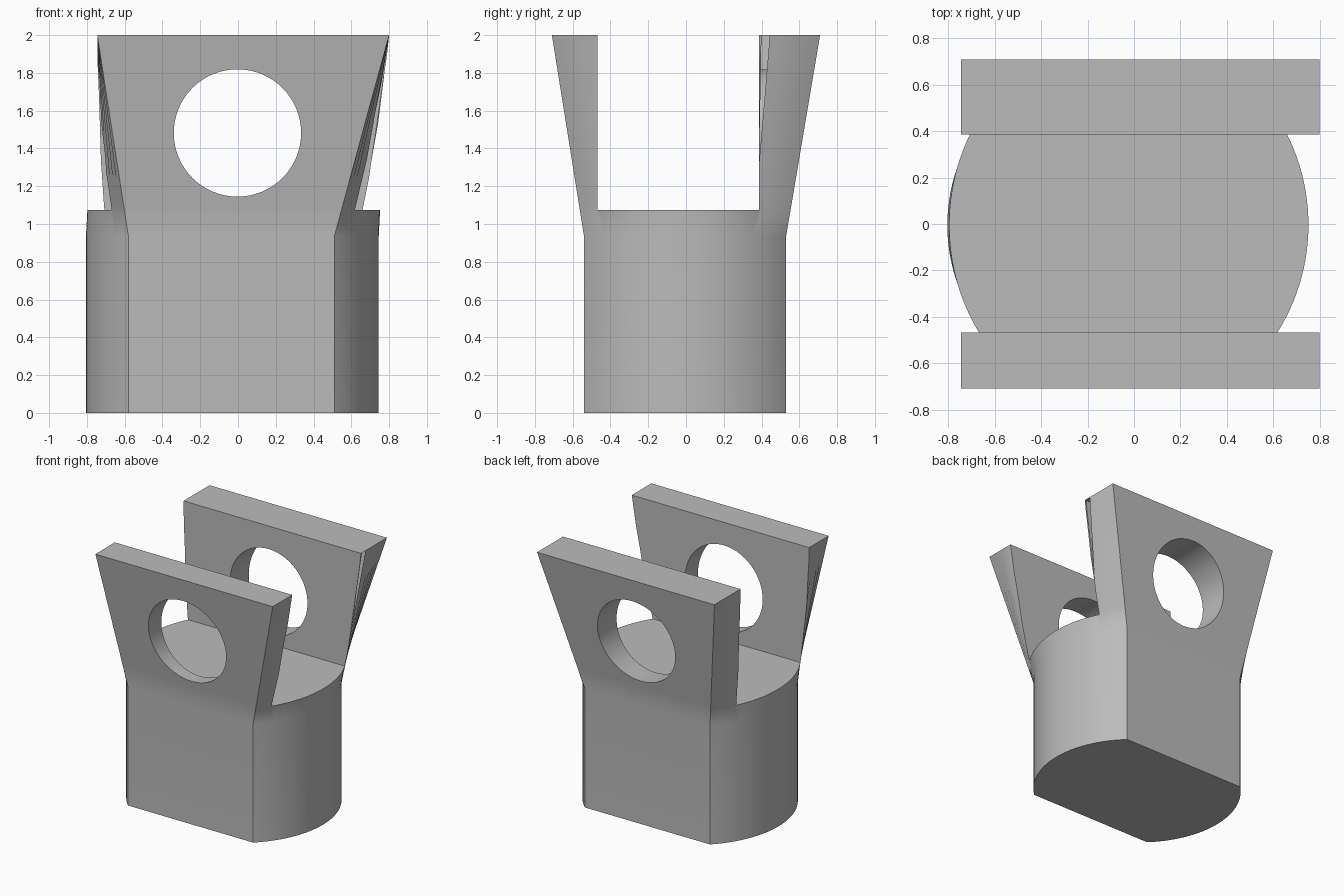
import bpy, bmesh, math
from math import sin, cos, atan2, hypot, pi

cube = bpy.data.objects.get("Cube")
if cube:
    bpy.data.objects.remove(cube, do_unlink=True)

grey = bpy.data.materials.new("grey")
grey.use_nodes = True
colour = (0.5, 0.5, 0.5, 1)
grey.diffuse_color = colour
grey.node_tree.nodes["Principled BSDF"].inputs["Base Color"].default_value = colour

SEGS = 32
KINK, TOP = 0.935, 2.0
FRONT, BACK = -0.54, 0.53


def arc(x_corner, x_bulge):
    """Points of a bulging side, from the front corner to the back corner."""
    half = (BACK - FRONT) / 2
    mid = (BACK + FRONT) / 2
    sag = abs(x_bulge - x_corner)
    radius = (half * half + sag * sag) / (2 * sag)
    side = math.copysign(1, x_bulge)
    centre = x_bulge - side * radius
    spread = atan2(half, radius - sag)
    angles = [spread * (2 * i / SEGS - 1) for i in range(SEGS + 1)]
    return [(centre + side * radius * cos(a), mid + radius * sin(a)) for a in angles]


def straight(x, y):
    return [(x, y * (2 * i / SEGS - 1)) for i in range(SEGS + 1)]


def section(z):
    """Barrel outline below the kink, blending to a rectangle at the top."""
    t = max(0, (z - KINK) / (TOP - KINK))
    low = arc(0.51, 0.745) + arc(-0.58, -0.805)[::-1]
    high = straight(0.80, 0.71) + straight(-0.745, 0.71)[::-1]
    return [(a[0] + (b[0] - a[0]) * t, a[1] + (b[1] - a[1]) * t, z)
            for a, b in zip(low, high)]


# Lofted body
bm = bmesh.new()
rings = [[bm.verts.new(p) for p in section(z)] for z in (0, KINK, 1.1, TOP)]
count = len(rings[0])
for lower, upper in zip(rings, rings[1:]):
    for i in range(count):
        j = (i + 1) % count
        bm.faces.new((lower[i], lower[j], upper[j], upper[i]))
bm.faces.new(rings[0][::-1])
bm.faces.new(rings[-1])
bmesh.ops.recalc_face_normals(bm, faces=bm.faces)
mesh = bpy.data.meshes.new("clevis_body")
bm.to_mesh(mesh)
bm.free()
body = bpy.data.objects.new("clevis_body", mesh)
bpy.context.collection.objects.link(body)
mesh.materials.append(grey)


def cut(cutter, name):
    cutter.name = name
    cutter.hide_render = True
    cutter.data.materials.append(grey)
    mod = body.modifiers.new(name, "BOOLEAN")
    mod.operation = "DIFFERENCE"
    mod.solver = "EXACT"
    mod.object = cutter
    bpy.ops.object.select_all(action="DESELECT")
    bpy.context.view_layer.objects.active = body
    body.select_set(True)
    bpy.ops.object.modifier_apply(modifier=name)
    bpy.data.objects.remove(cutter, do_unlink=True)


# Slot between the two ears
y0, y1, z0, z1 = -0.468, 0.387, 1.075, 2.5
bpy.ops.mesh.primitive_cube_add(size=1, location=(0, (y0 + y1) / 2, (z0 + z1) / 2))
slot = bpy.context.object
slot.scale = (3, y1 - y0, z1 - z0)
cut(slot, "slot_cutter")

# Pin hole through both ears
bpy.ops.mesh.primitive_cylinder_add(vertices=64, radius=0.337, depth=3,
                                    location=(-0.003, 0, 1.482), rotation=(pi / 2, 0, 0))
cut(bpy.context.object, "pin_hole_cutter")

# Smooth sides with crisp corners
bpy.ops.object.shade_smooth_by_angle(angle=math.radians(25))
weighted = body.modifiers.new("weighted_normals", "WEIGHTED_NORMAL")
weighted.keep_sharp = True
